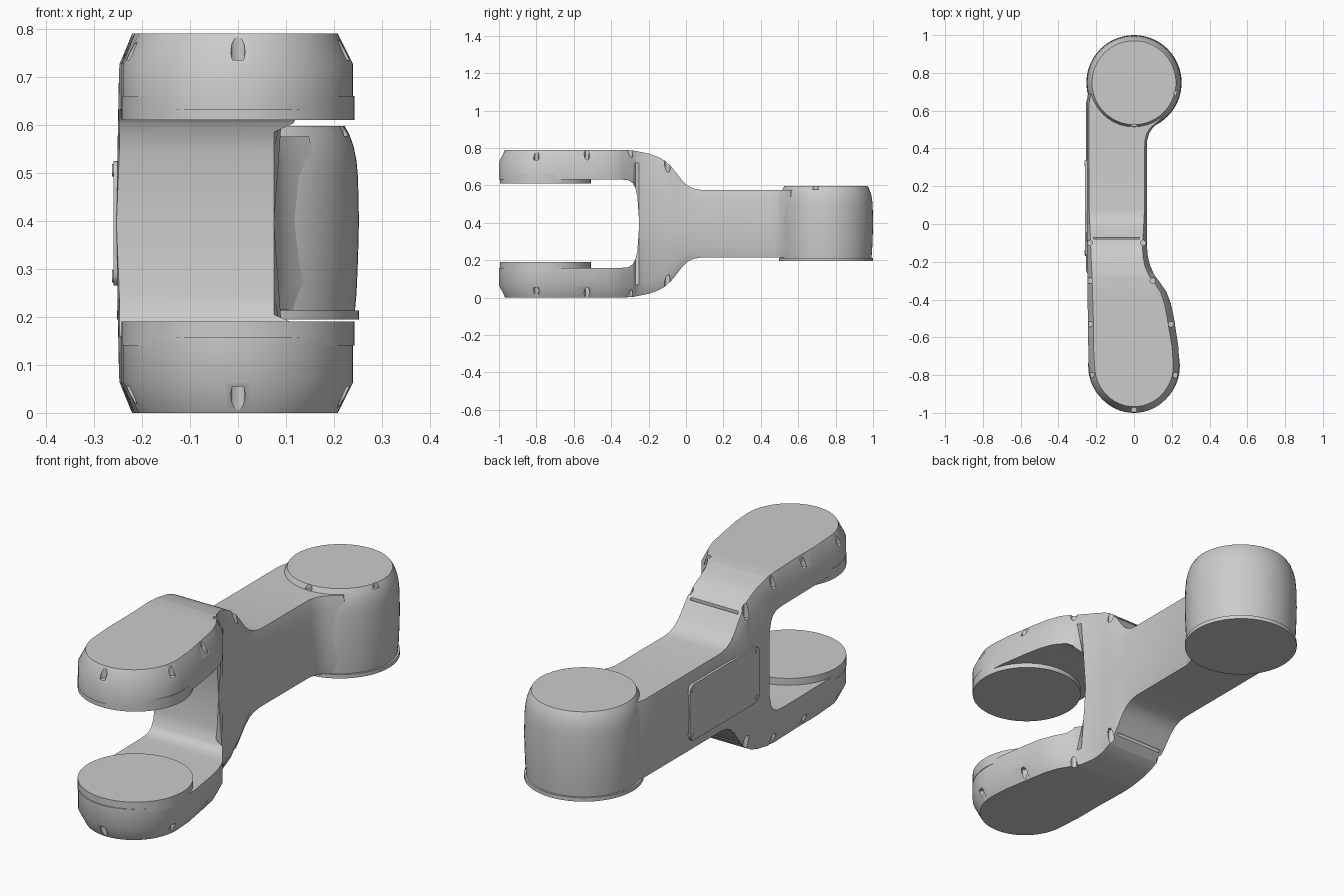
import bpy, bmesh
from math import sin, cos, pi, radians, sqrt
from mathutils import Matrix

if "Cube" in bpy.data.objects:
    bpy.data.objects.remove(bpy.data.objects["Cube"])

MID = 0.395  # height of the fork's mirror plane


def new_object(name, bm):
    bmesh.ops.remove_doubles(bm, verts=bm.verts, dist=1e-4)
    bmesh.ops.recalc_face_normals(bm, faces=bm.faces)
    me = bpy.data.meshes.new(name)
    bm.to_mesh(me)
    bm.free()
    ob = bpy.data.objects.new(name, me)
    bpy.context.collection.objects.link(ob)
    return ob


def finish(ob, angle=30):
    bpy.ops.object.select_all(action='DESELECT')
    ob.select_set(True)
    bpy.context.view_layer.objects.active = ob
    bpy.ops.object.convert(target='MESH')
    bpy.ops.object.shade_smooth_by_angle(angle=radians(angle))


def lerp(table, y):
    for (a, va), (b, vb) in zip(table, table[1:]):
        if y <= b:
            return va + (vb - va) * max(0, (y - a) / (b - a))
    return table[-1][1]


def revolve(name, profile, x, y, n=64):
    bm = bmesh.new()
    rings = [[bm.verts.new((x + r * cos(2 * pi * i / n), y + r * sin(2 * pi * i / n), z))
              for i in range(n)] for r, z in profile]
    for a, b in zip(rings, rings[1:]):
        for i in range(n):
            j = (i + 1) % n
            bm.faces.new((a[i], a[j], b[j], b[i]))
    bm.faces.new(rings[0])
    bm.faces.new(rings[-1])
    return new_object(name, bm)


def add_cylinder(bm, x, y, z0, z1, r):
    bmesh.ops.create_cone(bm, cap_ends=True, segments=12, radius1=r, radius2=r, depth=z1 - z0,
                          matrix=Matrix.Translation((x, y, (z0 + z1) / 2)))


def add_box(bm, lo, hi):
    c = [(a + b) / 2 for a, b in zip(lo, hi)]
    s = [b - a for a, b in zip(lo, hi)]
    bmesh.ops.create_cube(bm, size=1, matrix=Matrix.Translation(c) @ Matrix.Diagonal((*s, 1)))


def cut(ob, cutter):
    m = ob.modifiers.new("cut", 'BOOLEAN')
    m.operation = 'DIFFERENCE'
    m.solver = 'EXACT'
    m.object = cutter
    cutter.hide_render = True
    finish(ob)
    bpy.data.objects.remove(cutter)


# Outlines of the fork body along y
TOP = [(-1, .79), (-.34, .79), (-.28, .786), (-.2, .77), (-.15, .752), (-.115, .733), (-.08, .702),
       (-.05, .665), (-.02, .625), (.01, .598), (.04, .583), (.08, .576), (.75, .575)]
INNER = [(-1, .632), (-.36, .632), (-.31, .628), (-.285, .612), (-.27, .585), (-.26, .54),
         (-.25, MID), (.75, MID)]
RIGHT = [(-.75, .24), (-.65, .235), (-.5, .212), (-.42, .195), (-.36, .172), (-.31, .138),
         (-.27, .108), (-.22, .085), (-.17, .073), (-.12, .069), (.44, .069), (.48, .08),
         (.51, .1), (.54, .135), (.56, .16), (.7, .16)]
LEFT = [(-.75, -.24), (-.6, -.243), (-.2, -.248), (.64, -.248), (.7, -.235)]
INSET = [(-.75, .032), (-.5, .036), (-.25, .03), (-.05, .02), (.1, .012)]
CHAMFER = [(-.3, .062), (.1, .055)]


def fork_half():
    bm = bmesh.new()
    rows = []
    # round tip
    for i in range(15):
        t = pi / 2 * i / 14
        y, x = -.75 - .25 * cos(t), .24 * sin(t)
        yi, xi = -.75 - .217 * cos(t), .208 * sin(t)
        rows.append([(-x, y, .632), (-x, y, .726), (-xi, yi, .79),
                     (xi, yi, .79), (x, y, .726), (x, y, .632)])
    # arm, neck and beam
    ys = sorted({y for t in (TOP, INNER, RIGHT, LEFT) for y, _ in t if -.75 < y <= .7})
    for y in ys:
        zt, zb, xl, xr = lerp(TOP, y), lerp(INNER, y), lerp(LEFT, y), lerp(RIGHT, y)
        d, c = lerp(INSET, y), lerp(CHAMFER, y)
        wall = zb < .6
        bl = xl - (.006 if zb == MID else 0)
        br = min(xr, .075) if wall and y < 0 else xr
        rows.append([(bl, y, zb), (xl, y, zt - c), (xl + d * .8, y, zt),
                     (xr - d, y, zt), (xr, y, zt - c), (br, y, zb)])
    vs = [[bm.verts.new(p) for p in r] for r in rows]
    for a, b in zip(vs, vs[1:]):
        for i in range(6):
            q = (a[i], a[(i + 1) % 6], b[(i + 1) % 6], b[i])
            if any(abs(v.co.z - MID) > 1e-5 for v in q):
                bm.faces.new(q)
    bm.faces.new(vs[-1])
    bm.faces.new([vs[0][k] for k in (0, 1, 2)] + [vs[0][k] for k in (3, 4, 5)])
    bmesh.ops.remove_doubles(bm, verts=bm.verts, dist=1e-4)
    # drop the collapsed tip cap
    flat = [f for f in bm.faces if f.calc_area() < 1e-8]
    bmesh.ops.delete(bm, geom=flat, context='FACES_ONLY')
    # mirror the upper half below the middle plane
    geom = bm.verts[:] + bm.edges[:] + bm.faces[:]
    dup = bmesh.ops.duplicate(bm, geom=geom)["geom"]
    for v in dup:
        if isinstance(v, bmesh.types.BMVert):
            v.co.z = 2 * MID - v.co.z
    return new_object("fork_body", bm)


fork = fork_half()

# Screw notches and cover seams in both arms
bm = bmesh.new()
for x, y in [(-.225, -.8), (-.232, -.53), (-.235, -.3), (-.235, -.1), (0, -.985),
             (.1, -.3), (.197, -.53), (.222, -.8), (.05, -.1)]:
    z = lerp(TOP, y)
    add_cylinder(bm, x, y, z - .055, z + .1, .015)
    add_cylinder(bm, x, y, -z - .1 + 2 * MID, 2 * MID - z + .055, .015)
notches = new_object("notch_cutter", bm)
cut(fork, notches)
bm = bmesh.new()
z = lerp(TOP, -.075)
add_box(bm, (-.215, -.08, z - .014), (.03, -.072, z + .1))
add_box(bm, (-.215, -.08, 2 * MID - z - .1), (.03, -.072, 2 * MID - z + .014))
cut(fork, new_object("seam_cutter", bm))

# Bearing pads on the inside of the fork
for name, z0, z1 in (("upper_pad", .61, .66), ("lower_pad", .19, .14)):
    finish(revolve(name, [(.243, z0), (.243, z1)], 0, -.752))

# Round hub at the back with its base flange
hub = revolve("hub", [(.243, .205), (.247, .25), (.25, .32), (.252, .4), (.25, .49), (.247, .525),
                      (.241, .555), (.232, .58), (.222, .598)], 0, .748)
bm = bmesh.new()
for a in (-90, -14):
    add_cylinder(bm, .237 * cos(radians(a)), .748 + .237 * sin(radians(a)), .577, .7, .018)
cut(hub, new_object("hub_notch_cutter", bm))
finish(revolve("hub_flange", [(.252, .195), (.252, .213)], 0, .748))

# Side cover panel with rounded corners and a screw at each corner
bm = bmesh.new()
add_box(bm, (-.259, -.17, .265), (-.24, .34, .525))
corners = [e for e in bm.edges if abs(e.verts[0].co.x - e.verts[1].co.x) > .01]
bmesh.ops.bevel(bm, geom=corners, offset=.03, segments=4, affect='EDGES', profile=.5)
finish(new_object("side_cover", bm))
for i, (y, z) in enumerate([(-.15, .285), (-.15, .505), (.32, .285), (.32, .505)]):
    bm = bmesh.new()
    bmesh.ops.create_cone(bm, cap_ends=True, segments=12, radius1=.013, radius2=.013, depth=.02,
                          matrix=Matrix.Translation((-.252, y, z)) @ Matrix.Rotation(pi / 2, 4, 'Y'))
    finish(new_object(f"cover_screw_{i + 1}", bm))
